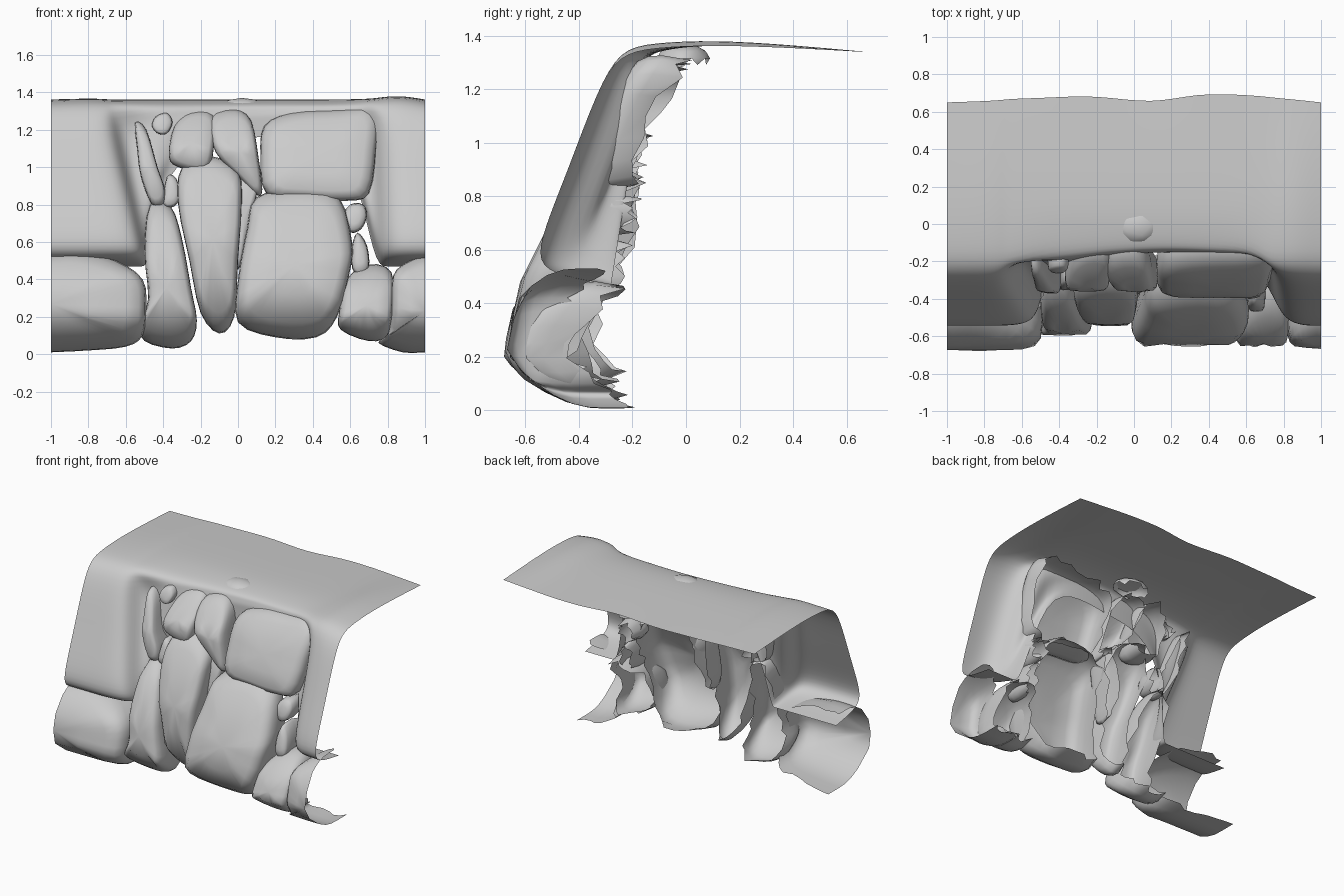
import bpy, bmesh, random
from mathutils import Vector

if "Cube" in bpy.data.objects:
    bpy.data.objects.remove(bpy.data.objects["Cube"])

random.seed(4)


def finish(name, bm, outward):
    """Orient normals, shade smooth and link the mesh."""
    bmesh.ops.recalc_face_normals(bm, faces=bm.faces)
    total = sum((f.normal * f.calc_area() for f in bm.faces), Vector())
    if total.dot(outward) < 0:
        bmesh.ops.reverse_faces(bm, faces=bm.faces)
    for f in bm.faces:
        f.smooth = True
    me = bpy.data.meshes.new(name)
    bm.to_mesh(me)
    bm.free()
    ob = bpy.data.objects.new(name, me)
    bpy.context.collection.objects.link(ob)
    return ob


def curve(pts, closed, n=3):
    """Catmull-Rom resampling of a 2D outline."""
    pts = [Vector(p) for p in pts]
    k = len(pts)
    get = (lambda i: pts[i % k]) if closed else (lambda i: pts[max(0, min(k - 1, i))])
    out = []
    for i in range(k if closed else k - 1):
        a, b, c, d = (get(i + j) for j in (-1, 0, 1, 2))
        for s in range(n):
            t = s / n
            out.append(0.5 * (2 * b + (c - a) * t + (2 * a - 5 * b + 4 * c - d) * t * t
                              + (3 * b - a - 3 * c + d) * t ** 3))
    if not closed:
        out.append(pts[-1])
    return out


def lerp_profile(prof, z):
    if z <= prof[0][0]:
        return prof[0][1]
    for (z0, y0), (z1, y1) in zip(prof, prof[1:]):
        if z <= z1:
            return y0 + (y1 - y0) * (z - z0) / (z1 - z0)
    return prof[-1][1]


def stone(name, outline, face, depth=0.22, edge=None, taper=0.93):
    """Hollow stone shell: (x, z) outline, (z, y) face profile, open at the back.
    edge = x of the module border where the stone is cut off."""
    closed = edge is None
    pts = curve(outline, closed)
    c = sum(pts, Vector((0, 0))) / len(pts)
    if not closed:
        c.x = edge
    bm = bmesh.new()
    rings = []
    for s, f in ((taper, 1), (1, .55), (.985, .3), (.92, .12), (.78, .03), (.4, 0)):
        ring = []
        for p in pts:
            q = c + (p - c) * s
            y = lerp_profile(face, q.y) + f * depth
            if f == 1:
                y += random.uniform(-.04, .04)
            ring.append(bm.verts.new((q.x, y, q.y)))
        rings.append(ring)
    n = len(pts)
    m = n if closed else n - 1
    for a, b in zip(rings, rings[1:]):
        for i in range(m):
            j = (i + 1) % n
            bm.faces.new((a[i], a[j], b[j], b[i]))
    tip = bm.verts.new((c.x, lerp_profile(face, c.y) - .005, c.y))
    for i in range(m):
        bm.faces.new((rings[-1][i], rings[-1][(i + 1) % n], tip))
    return finish(name, bm, Vector((0, -1, 0)))


# Top ground sheet, draping down into the upper left and right cliff faces
def deep(back, lift=0, inset=0):
    return [(back, 1.34), (.38, 1.355 + lift * .6), (.1, 1.365 + lift), (-.12, 1.355 + lift),
            (-.25, 1.33 + lift), (-.33 + inset, 1.2), (-.44 + inset, .9), (-.53 + inset, .68),
            (-.56 + inset, .55), (-.47 + inset, .5), (-.28, .47)]


def short(back, front, low):
    zs = [1.335 - (1.335 - low) * i / 6 for i in range(7)]
    return [(back, 1.34), (.38, 1.355), (.1, 1.365), (-.03, 1.355)] + \
           [(front - .01 * min(i, 2), z) for i, z in enumerate(zs)]


columns = [
    (-1, -1, deep(.65)), (-.85, -.8, deep(.655, .005)), (-.74, -.57, deep(.66, .005)),
    (-.69, -.51, deep(.665, 0, .06)), (-.64, -.48, deep(.67, 0, .2)),
    (-.45, -.42, short(.675, -.2, .9)), (-.2, -.2, short(.69, -.15, 1.15)),
    (.1, .1, short(.64, -.13, 1.15)), (.33, .33, short(.70, -.13, 1.2)),
    (.6, .6, short(.69, -.15, 1.15)), (.71, .73, deep(.68, .005, .2)),
    (.75, .79, deep(.675, .01, .05)), (.86, .88, deep(.665, .025)), (1, 1, deep(.65)),
]
bm = bmesh.new()
grid = [[bm.verts.new((xt + (xb - xt) * max(0, min(1, (1.3 - z) / .75)), y, z))
         for y, z in prof] for xt, xb, prof in columns]
for a, b in zip(grid, grid[1:]):
    for i in range(len(a) - 1):
        bm.faces.new((a[i], a[i + 1], b[i + 1], b[i]))
sheet = finish("cliff_top_sheet", bm, Vector((0, -.5, 1)))
sub = sheet.modifiers.new("smooth", "SUBSURF")
sub.levels = sub.render_levels = 2
sub.boundary_smooth = 'PRESERVE_CORNERS'

# Border stones at the foot, cut at the module edges
foot = [(.01, -.43), (.12, -.6), (.22, -.665), (.42, -.63), (.55, -.5)]
stone("foot_stone_left", [(-1, .54), (-.85, .55), (-.65, .5), (-.51, .4), (-.49, .25), (-.51, .1),
      (-.6, .04), (-.8, .02), (-1, .01)],
      [(.01, -.44), (.12, -.62), (.2, -.68), (.42, -.64), (.55, -.5)], .22, -1, 1)
stone("foot_stone_right", [(1, .53), (.9, .49), (.83, .42), (.82, .25), (.8, .1), (.75, .06),
      (.88, .01), (1, .01)], foot, .22, 1, 1)

# Lower row
stone("left_column", [(-.47, .8), (-.36, .79), (-.3, .62), (-.25, .35), (-.22, .18), (-.25, .07),
      (-.35, .03), (-.5, .07), (-.52, .16), (-.48, .3), (-.5, .55)],
      [(.03, -.42), (.2, -.6), (.45, -.57), (.7, -.46), (.8, -.38)], .2)
stone("centre_column", [(-.3, 1.0), (-.15, 1.06), (0, .98), (.02, .8), (0, .5), (-.02, .2),
      (-.1, .11), (-.2, .22), (-.26, .5), (-.32, .8)],
      [(.11, -.42), (.3, -.55), (.6, -.54), (.9, -.43), (1.06, -.34)], .2)
stone("thin_stone", [(.0, .94), (.1, .93), (.1, .85), (.04, .6), (.0, .45), (-.04, .6)],
      [(.4, -.4), (.94, -.33)], .15)
stone("large_stone", [(.1, .84), (.35, .9), (.54, .84), (.61, .6), (.6, .45), (.53, .2), (.42, .09),
      (.2, .09), (.0, .17), (0, .4), (.05, .68)],
      [(.09, -.5), (.18, -.6), (.28, -.665), (.5, -.61), (.78, -.47), (.9, -.38)], .24)
stone("small_foot_stone", [(.58, .4), (.7, .48), (.82, .44), (.83, .25), (.8, .1), (.7, .07),
      (.55, .13), (.54, .22)], [(.07, -.52), (.2, -.66), (.35, -.6), (.48, -.45)], .22)
stone("wedge_pebble_low", [(.64, .65), (.69, .58), (.7, .46), (.65, .42), (.61, .46), (.61, .58)],
      [(.42, -.48), (.65, -.42)], .2, None, .8)
stone("wedge_pebble_high", [(.6, .8), (.67, .8), (.69, .74), (.66, .67), (.6, .65), (.55, .72)],
      [(.65, -.41), (.8, -.37)], .18, None, .8)

# Upper row
stone("upper_right_stone", [(.14, 1.22), (.28, 1.29), (.55, 1.31), (.74, 1.31), (.74, 1.1), (.7, .86),
      (.58, .82), (.35, .83), (.15, .86), (.12, 1.05)],
      [(.8, -.42), (.95, -.385), (1.15, -.3), (1.31, -.2)], .2)
stone("upper_centre_stone", [(-.15, 1.26), (-.02, 1.31), (.07, 1.25), (.11, 1.05), (.13, .88),
      (.1, .85), (0, .95), (-.12, 1.08)], [(.85, -.36), (1.1, -.36), (1.31, -.2)], .18)
stone("upper_left_stone", [(-.34, 1.22), (-.25, 1.3), (-.13, 1.28), (-.13, 1.1), (-.17, .98),
      (-.32, 1.0), (-.37, 1.06)], [(.98, -.36), (1.1, -.36), (1.3, -.19)], .18)
stone("upper_sliver", [(-.55, 1.24), (-.49, 1.2), (-.43, 1.0), (-.39, .88), (-.4, .8), (-.46, .8),
      (-.52, .95), (-.54, 1.1)], [(.8, -.38), (1.0, -.36), (1.24, -.26)], .16)
stone("chink_pebble", [(-.38, .95), (-.33, .94), (-.31, .85), (-.34, .79), (-.4, .8)],
      [(.79, -.36), (.95, -.32)], .14)
stone("top_pebble", [(-.44, 1.27), (-.38, 1.29), (-.35, 1.24), (-.38, 1.18), (-.43, 1.18),
      (-.46, 1.22)], [(1.18, -.27), (1.29, -.23)], .1)

# Half-buried stone in the top sheet
bm = bmesh.new()
bmesh.ops.create_icosphere(bm, subdivisions=2, radius=1)
bmesh.ops.delete(bm, geom=[v for v in bm.verts if v.co.z < -.5], context='VERTS')
for v in bm.verts:
    v.co = Vector((.02 + v.co.x * .13, -.01 + v.co.y * .1, 1.315 + v.co.z * .055))
finish("buried_stone", bm, Vector((0, 0, 1)))
